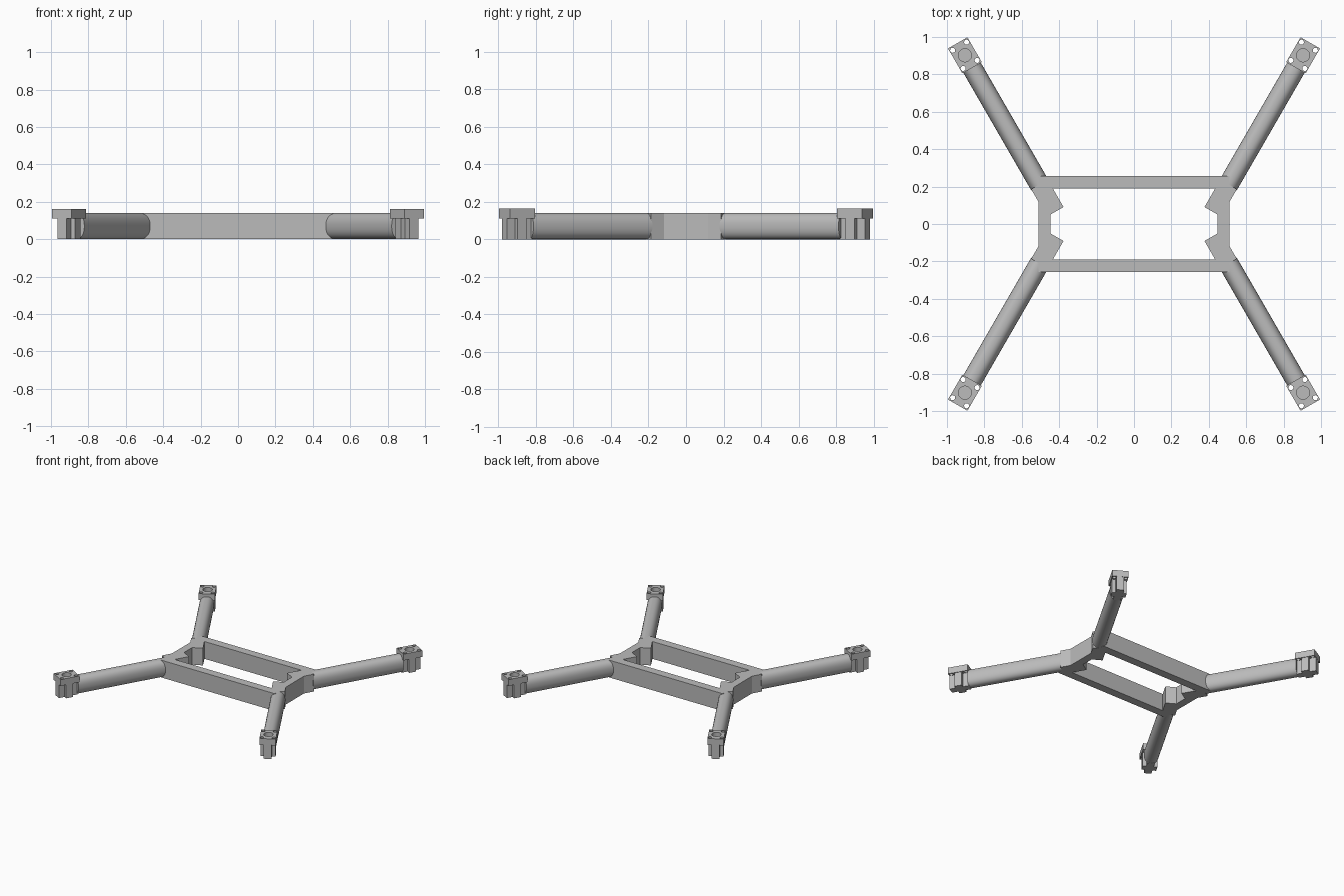
import bpy, bmesh, math
from mathutils import Matrix, Vector

cube = bpy.data.objects.get("Cube")
if cube:
    bpy.data.objects.remove(cube, do_unlink=True)

grey = bpy.data.materials.new("plain_grey")
grey.use_nodes = True
grey.diffuse_color = (0.5, 0.5, 0.5, 1)
grey.node_tree.nodes["Principled BSDF"].inputs["Base Color"].default_value = (0.5, 0.5, 0.5, 1)

HEIGHT = 0.14
TOP = 0.163
MOUNT_T = 1.233   # distance of the mount centre along the arm axis
# Arm frame: local x runs outward along the arm, z is up
ARM_FRAME = Matrix.Translation((0.2875, -0.166, 0)) @ Matrix.Rotation(math.radians(60), 4, 'Z')


def finish(name, bm, frame=None, mirror=(True, True)):
    """Turn a bmesh into a grey object, mirrored over the centre planes."""
    if frame:
        bm.transform(frame)
    bmesh.ops.recalc_face_normals(bm, faces=bm.faces)
    mesh = bpy.data.meshes.new(name)
    bm.to_mesh(mesh)
    bm.free()
    mesh.materials.append(grey)
    obj = bpy.data.objects.new(name, mesh)
    bpy.context.collection.objects.link(obj)
    if any(mirror):
        mod = obj.modifiers.new("mirror", 'MIRROR')
        mod.use_axis = (*mirror, False)
        mod.use_mirror_merge = False
    return obj


def add_box(bm, x, y, z):
    """Box from three (low, high) ranges."""
    lo, hi = (Vector(p) for p in zip(x, y, z))
    m = Matrix.Translation((lo + hi) / 2) @ Matrix.Diagonal((*(hi - lo), 1))
    bmesh.ops.create_cube(bm, size=1, matrix=m)


def add_prism(bm, points, z0, z1):
    """Upright prism over a plan outline."""
    face = bm.faces.new([bm.verts.new((x, y, z0)) for x, y in points])
    ext = bmesh.ops.extrude_face_region(bm, geom=[face])
    verts = [g for g in ext["geom"] if isinstance(g, bmesh.types.BMVert)]
    bmesh.ops.translate(bm, verts=verts, vec=(0, 0, z1 - z0))


def add_cylinder(bm, x, y, z0, z1, r):
    bmesh.ops.create_cone(bm, cap_ends=True, segments=32, radius1=r, radius2=r, depth=z1 - z0,
                          matrix=Matrix.Translation((x, y, (z0 + z1) / 2)))


def cut(obj, cutter):
    cutter.hide_render = True
    cutter.hide_viewport = True
    mod = obj.modifiers.new("cut", 'BOOLEAN')
    mod.operation = 'DIFFERENCE'
    mod.solver = 'EXACT'
    mod.object = cutter
    obj.modifiers.move(len(obj.modifiers) - 1, 0)


# Frame rails, front and back
bm = bmesh.new()
add_box(bm, (-0.51, 0.51), (0.19, 0.257), (0, HEIGHT))
finish("frame_rail", bm, mirror=(False, True))

# Frame ends, left and right
bm = bmesh.new()
add_box(bm, (0.447, 0.51), (-0.2, 0.2), (0, HEIGHT))
finish("frame_end", bm, mirror=(True, False))

# Angled corner blocks holding the arms
bm = bmesh.new()
add_box(bm, (0.267, 0.436), (-0.051, 0.051), (0, HEIGHT))
finish("corner_block", bm, ARM_FRAME)

# Arms: tall rounded section, straight to the mount
bm = bmesh.new()
ring = []
for i in range(48):
    a = math.tau * i / 48
    c, s = math.cos(a), math.sin(a)
    y = 0.054 * math.copysign(abs(c) ** 0.87, c)
    z = 0.07 * math.copysign(abs(s) ** 0.87, s)
    ring.append(bm.verts.new((0.43, y, 0.07 + z)))
section = bm.faces.new(ring)
ext = bmesh.ops.extrude_face_region(bm, geom=[section])
bmesh.ops.translate(bm, vec=(1.162 - 0.43, 0, 0),
                    verts=[g for g in ext["geom"] if isinstance(g, bmesh.types.BMVert)])
arm = finish("arm", bm, ARM_FRAME)
bpy.context.view_layer.objects.active = arm
arm.select_set(True)
bpy.ops.object.shade_smooth_by_angle(angle=math.radians(35))
arm.select_set(False)

# Mount plates at the arm tips
bm = bmesh.new()
add_box(bm, (MOUNT_T - 0.077, MOUNT_T + 0.077), (-0.06, 0.06), (0.112, TOP))
plate = finish("mount_plate", bm, ARM_FRAME)

# Cross shaped posts under the plates
bm = bmesh.new()
w, l, h = 0.028, 0.076, 0.055
quarter = [(l, -w), (l, w), (w, w), (w, h)]
outline = quarter + [(-w, h), (-w, w)] + [(-l, w), (-l, -w), (-w, -w), (-w, -h), (w, -h), (w, -w)]
add_prism(bm, [(MOUNT_T + x, y) for x, y in outline], 0, 0.113)
post = finish("mount_post", bm, ARM_FRAME)

# Screw holes and central recess
bm = bmesh.new()
for sx in (-1, 1):
    for sy in (-1, 1):
        add_cylinder(bm, MOUNT_T + sx * 0.056, sy * 0.043, 0.08, 0.2, 0.0135)
add_cylinder(bm, MOUNT_T, 0, 0.08, 0.2, 0.035)
cut(plate, finish("hole_cutter", bm, ARM_FRAME, mirror=(False, False)))

bm = bmesh.new()
add_cylinder(bm, MOUNT_T, 0, 0.08, 0.2, 0.035)
cut(post, finish("recess_cutter", bm, ARM_FRAME, mirror=(False, False)))
